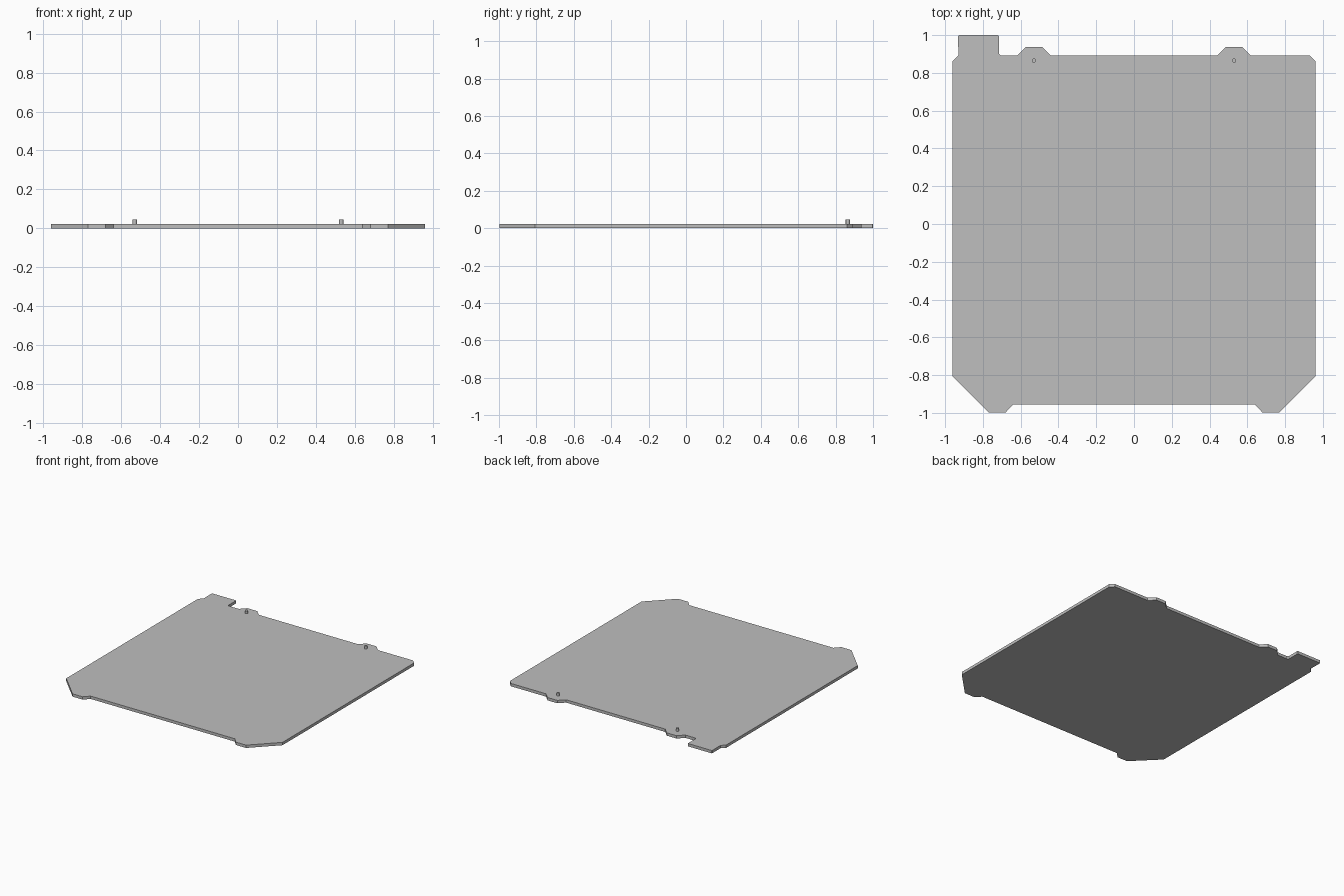
import bpy
import bmesh

cube = bpy.data.objects.get("Cube")
if cube:
    bpy.data.objects.remove(cube, do_unlink=True)

THICKNESS = 0.023

grey = bpy.data.materials.new("light grey")
grey.use_nodes = True
colour = (0.52, 0.52, 0.52, 1)
grey.diffuse_color = colour
grey.node_tree.nodes["Principled BSDF"].inputs["Base Color"].default_value = colour


def finish(name, bm):
    bmesh.ops.recalc_face_normals(bm, faces=bm.faces)
    mesh = bpy.data.meshes.new(name)
    bm.to_mesh(mesh)
    bm.free()
    mesh.materials.append(grey)
    obj = bpy.data.objects.new(name, mesh)
    bpy.context.collection.objects.link(obj)
    return obj


def mirrored(points):
    return [(-x, y) for x, y in reversed(points)]


# Outline pieces, running anticlockwise from the front
front_foot = [(0.64, -0.955), (0.68, -0.998), (0.77, -0.998), (0.96, -0.807)]
back_corner = [(0.96, 0.862), (0.93, 0.892)]
back_ear = [(0.618, 0.892), (0.573, 0.938), (0.486, 0.938), (0.44, 0.892)]
corner_tab = [(-0.706, 0.892), (-0.716, 0.902), (-0.716, 0.996), (-0.72, 1.0),
              (-0.927, 1.0), (-0.931, 0.996)]
outline = (front_foot + back_corner + back_ear + mirrored(back_ear)
           + corner_tab + mirrored(back_corner) + mirrored(front_foot))

# Flat plate
bm = bmesh.new()
face = bm.faces.new([bm.verts.new((x, y, 0)) for x, y in outline])
top = bmesh.ops.extrude_face_region(bm, geom=[face])
bmesh.ops.translate(bm, vec=(0, 0, THICKNESS),
                    verts=[v for v in top["geom"] if isinstance(v, bmesh.types.BMVert)])
finish("plate", bm)

# Locating pins on the two back ears
for side, x in (("left", 0.53), ("right", -0.53)):
    bm = bmesh.new()
    bmesh.ops.create_cone(bm, cap_ends=True, segments=24, radius1=0.011,
                          radius2=0.011, depth=THICKNESS)
    pin = finish(side + "_pin", bm)
    pin.location = (x, 0.865, THICKNESS * 1.5)
    bpy.context.view_layer.objects.active = pin
    pin.select_set(True)
    bpy.ops.object.shade_smooth_by_angle()
    pin.select_set(False)
